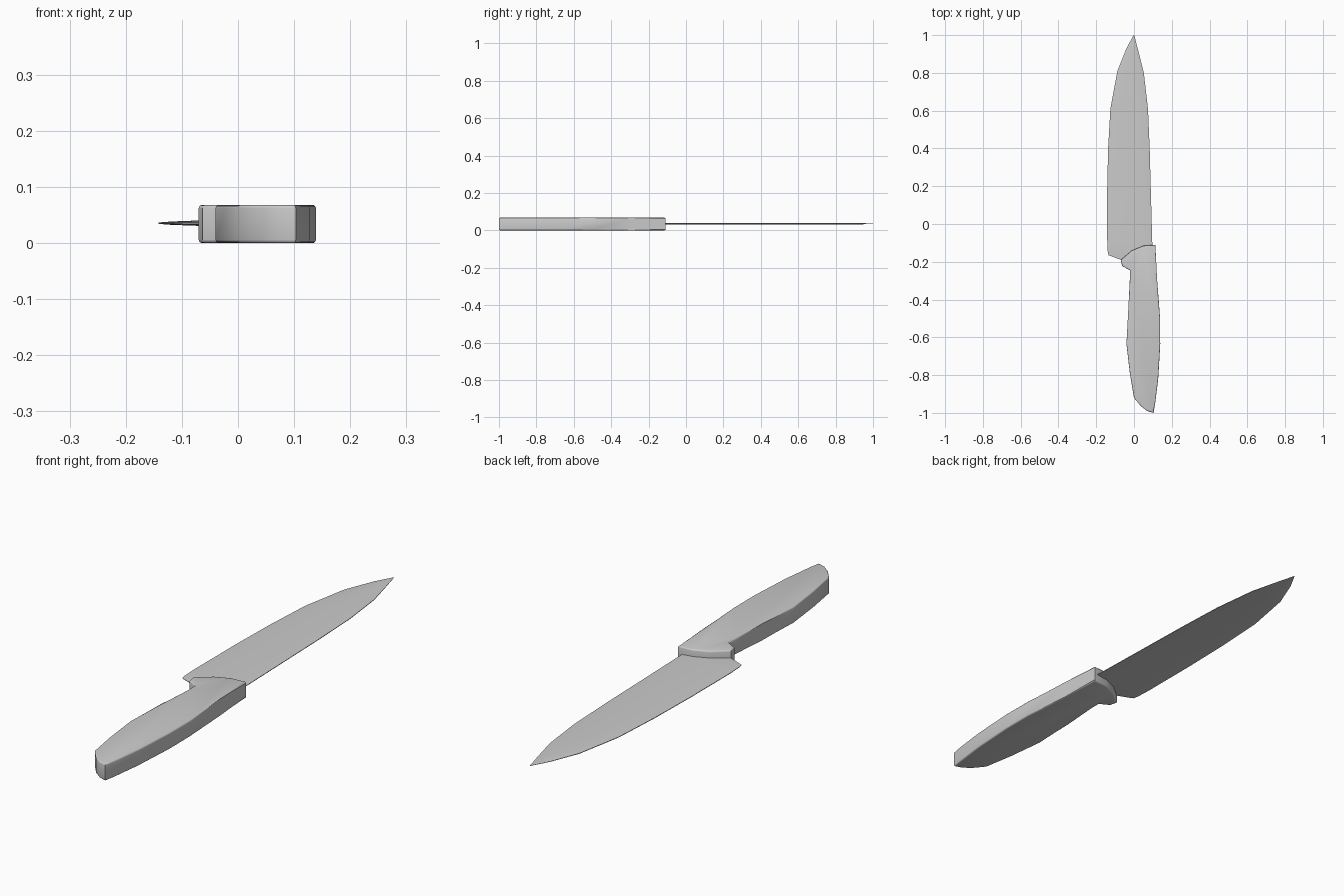
import bpy, bmesh

if "Cube" in bpy.data.objects:
    bpy.data.objects.remove(bpy.data.objects["Cube"])


def finish(name, bm, angle):
    bmesh.ops.recalc_face_normals(bm, faces=bm.faces)
    me = bpy.data.meshes.new(name)
    bm.to_mesh(me)
    bm.free()
    ob = bpy.data.objects.new(name, me)
    bpy.context.collection.objects.link(ob)
    bpy.ops.object.select_all(action='DESELECT')
    ob.select_set(True)
    bpy.context.view_layer.objects.active = ob
    bpy.ops.object.shade_smooth_by_angle(angle=angle)
    return ob


# Handle: extruded outline with softly rounded rims
outline = [(.113, -.11), (.05, -.115), (-.01, -.14), (-.07, -.19), (-.063, -.222),
           (-.022, -.245), (-.022, -.29), (-.03, -.45), (-.04, -.635), (-.022, -.79),
           (0, -.92), (.037, -.965), (.07, -.99), (.103, -1), (.112, -.95),
           (.128, -.82), (.139, -.635), (.138, -.5), (.122, -.29)]
bm = bmesh.new()
base = bm.faces.new([bm.verts.new((x, y, 0)) for x, y in outline])
top = bmesh.ops.extrude_face_region(bm, geom=[base])['geom']
for v in top:
    if isinstance(v, bmesh.types.BMVert):
        v.co.z = .068
rims = [e for e in bm.edges if abs(e.verts[0].co.z - e.verts[1].co.z) < 1e-5]
bmesh.ops.bevel(bm, geom=rims, offset=.006, segments=3, profile=.5, affect='EDGES')
finish('handle', bm, .6)

# Blade: thin lens section lofted between the cutting edge and the spine
# station: edge x, edge y, spine x, spine y, thickness factor
stations = [(-.135, -.165, .09, -.25, .3), (-.139, -.145, .094, -.2, .8),
            (-.142, -.08, .097, -.11, 1), (-.142, .18, .089, .18, 1),
            (-.137, .4, .083, .4, 1), (-.125, .61, .074, .61, 1),
            (-.088, .81, .052, .80, .9), (-.04, .93, .022, .92, .7),
            (-.002, 1, .001, 1, .3)]
section = [(0, .0012), (.1, .003), (.3, .0047), (.55, .005), (.8, .0042),
           (.93, .003), (1, .0012)]
bm = bmesh.new()
rings = []
for x0, y0, x1, y1, f in stations:
    ring = []
    for side, pts in ((1, section), (-1, section[::-1])):
        for t, h in pts:
            ring.append(bm.verts.new((x0 + (x1 - x0) * t, y0 + (y1 - y0) * t,
                                      .0355 + side * h * f)))
    rings.append(ring)
for a, b in zip(rings, rings[1:]):
    n = len(a)
    for i in range(n):
        j = (i + 1) % n
        bm.faces.new((a[i], a[j], b[j], b[i]))
bm.faces.new(rings[0])
bm.faces.new(rings[-1])
finish('blade', bm, .7)
